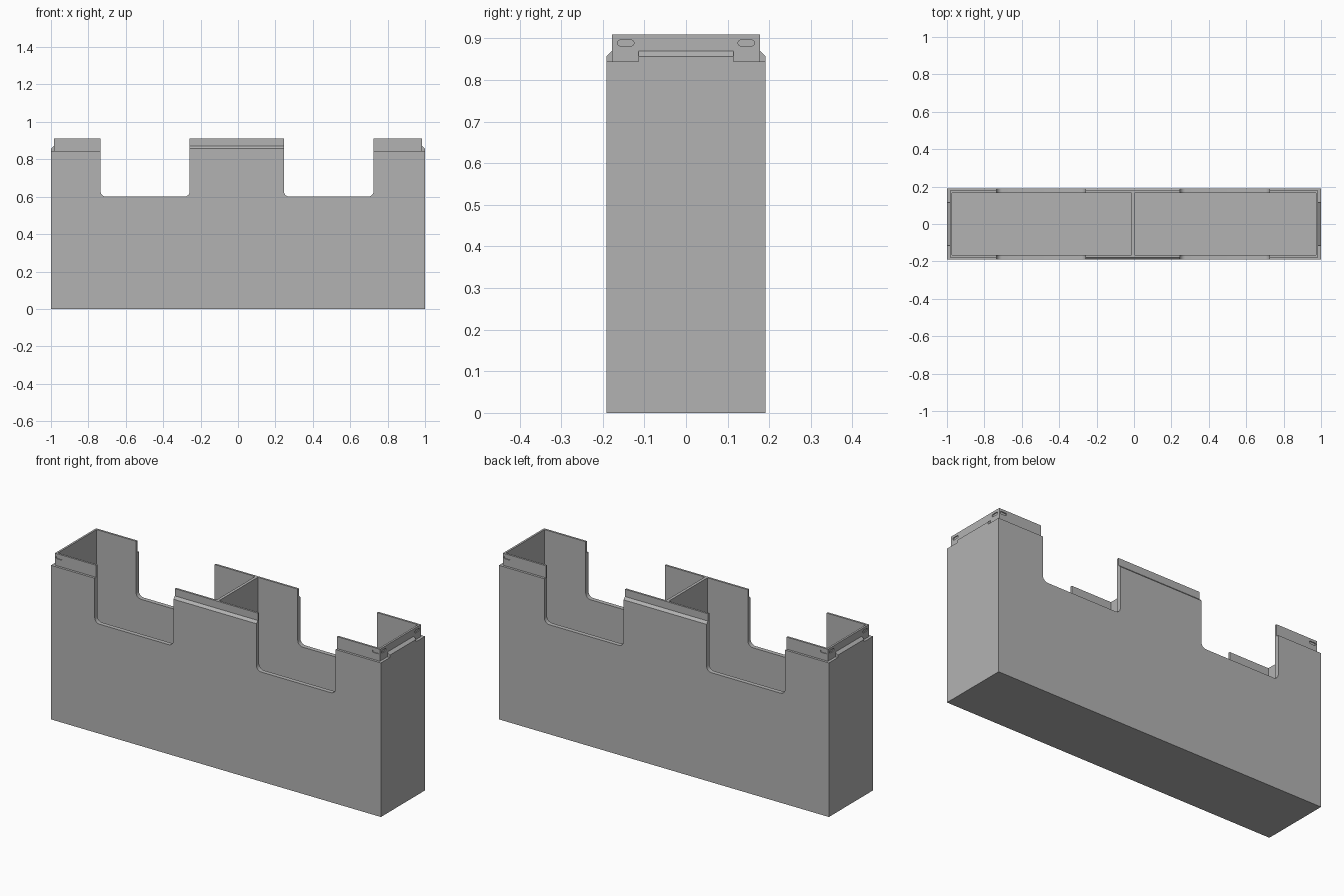
import bpy, bmesh, math
from mathutils import Vector

cube = bpy.data.objects.get("Cube")
if cube:
    bpy.data.objects.remove(cube, do_unlink=True)

grey = bpy.data.materials.new("light grey")
grey.use_nodes = True
colour = (0.45, 0.45, 0.45, 1)
grey.diffuse_color = colour
grey.node_tree.nodes["Principled BSDF"].inputs["Base Color"].default_value = colour

LENGTH, DEPTH, TOP = 1.0, 0.191, 0.91       # half length, half depth, height
LIP_X, LIP_Y = 0.985, 0.178                 # outer half sizes of the lip
IN_X, IN_Y = 0.974, 0.167                   # half sizes of the cavity
SHOULDER, TAB_LOW, TAB_HIGH = 0.844, 0.857, 0.87


def prism(name, points, axis, low, high):
    """Extrude a (horizontal, z) profile along the x or y axis."""
    bm = bmesh.new()

    def place(u, z, w):
        return Vector((w, u, z)) if axis == "x" else Vector((u, w, z))

    face = bm.faces.new([bm.verts.new(place(u, z, low)) for u, z in points])
    made = bmesh.ops.extrude_face_region(bm, geom=[face])["geom"]
    shift = place(0, 0, high - low)
    bmesh.ops.translate(bm, vec=shift, verts=[v for v in made if isinstance(v, bmesh.types.BMVert)])
    bmesh.ops.recalc_face_normals(bm, faces=bm.faces)
    mesh = bpy.data.meshes.new(name)
    bm.to_mesh(mesh)
    bm.free()
    mesh.materials.append(grey)
    obj = bpy.data.objects.new(name, mesh)
    bpy.context.collection.objects.link(obj)
    return obj


def block(name, x, y, z):
    outline = [(x[0], z[0]), (x[1], z[0]), (x[1], z[1]), (x[0], z[1])]
    return prism(name, outline, "y", *y)


def combine(target, tool, operation):
    """Apply a boolean and discard the tool object."""
    mod = target.modifiers.new("combine", "BOOLEAN")
    mod.operation, mod.object, mod.solver = operation, tool, "EXACT"
    graph = bpy.context.evaluated_depsgraph_get()
    mesh = bpy.data.meshes.new_from_object(target.evaluated_get(graph))
    target.modifiers.clear()
    target.data = mesh
    bpy.data.objects.remove(tool, do_unlink=True)


def arc(cx, cz, radius, start, end, steps=8):
    return [(cx + radius * math.cos(a), cz + radius * math.sin(a))
            for a in (math.radians(start + (end - start) * i / steps) for i in range(steps + 1))]


def chamfered(outer, inner):
    """Profile of a shoulder raised above the body, sloping in to the lip."""
    half = [(outer, 0.8), (outer, TAB_LOW), (inner, TAB_HIGH)]
    return half + [(-u, z) for u, z in reversed(half)]


# Outer body, lip and raised sloping shoulders
box = block("box_shell", (-LENGTH, LENGTH), (-DEPTH, DEPTH), (0, SHOULDER))
combine(box, block("lip", (-LIP_X, LIP_X), (-LIP_Y, LIP_Y), (0.7, TOP)), "UNION")
combine(box, prism("middle_shoulder", chamfered(DEPTH, LIP_Y), "x", -0.258, 0.245), "UNION")
combine(box, prism("end_shoulder", chamfered(LENGTH, LIP_X), "y", -0.114, 0.114), "UNION")

# Two compartments, leaving the divider between them
for x in ((-IN_X, -0.013), (0.003, IN_X)):
    combine(box, block("cavity", x, (-IN_Y, IN_Y), (0.013, 1)), "DIFFERENCE")

# Round-cornered notches through front and back
R = 0.03
for left, right in ((-0.735, -0.258), (0.245, 0.725)):
    outline = [(right, 1), (left, 1)]
    outline += arc(left + R, 0.6 + R, R, 180, 270) + arc(right - R, 0.6 + R, R, 270, 360)
    combine(box, prism("notch", outline, "y", -0.3, 0.3), "DIFFERENCE")


# Shallow slots near the corners of the lip
def slot(centre):
    r, half = 0.007, 0.013
    return arc(centre + half, 0.889, r, -90, 90) + arc(centre - half, 0.889, r, 90, 270)


for sx in (-1, 1):
    for sy in (-1, 1):
        for axis, centre, wall in (("x", sy * 0.145, sx * LIP_X), ("y", sx * 0.959, sy * LIP_Y)):
            side = math.copysign(1, wall)
            ends = sorted((wall - side * 0.005, wall + side * 0.02))
            combine(box, prism("slot", slot(centre), axis, *ends), "DIFFERENCE")

# Flat faces with crisp edges
bpy.context.view_layer.objects.active = box
box.select_set(True)
bpy.ops.object.shade_smooth_by_angle(angle=math.radians(30))
